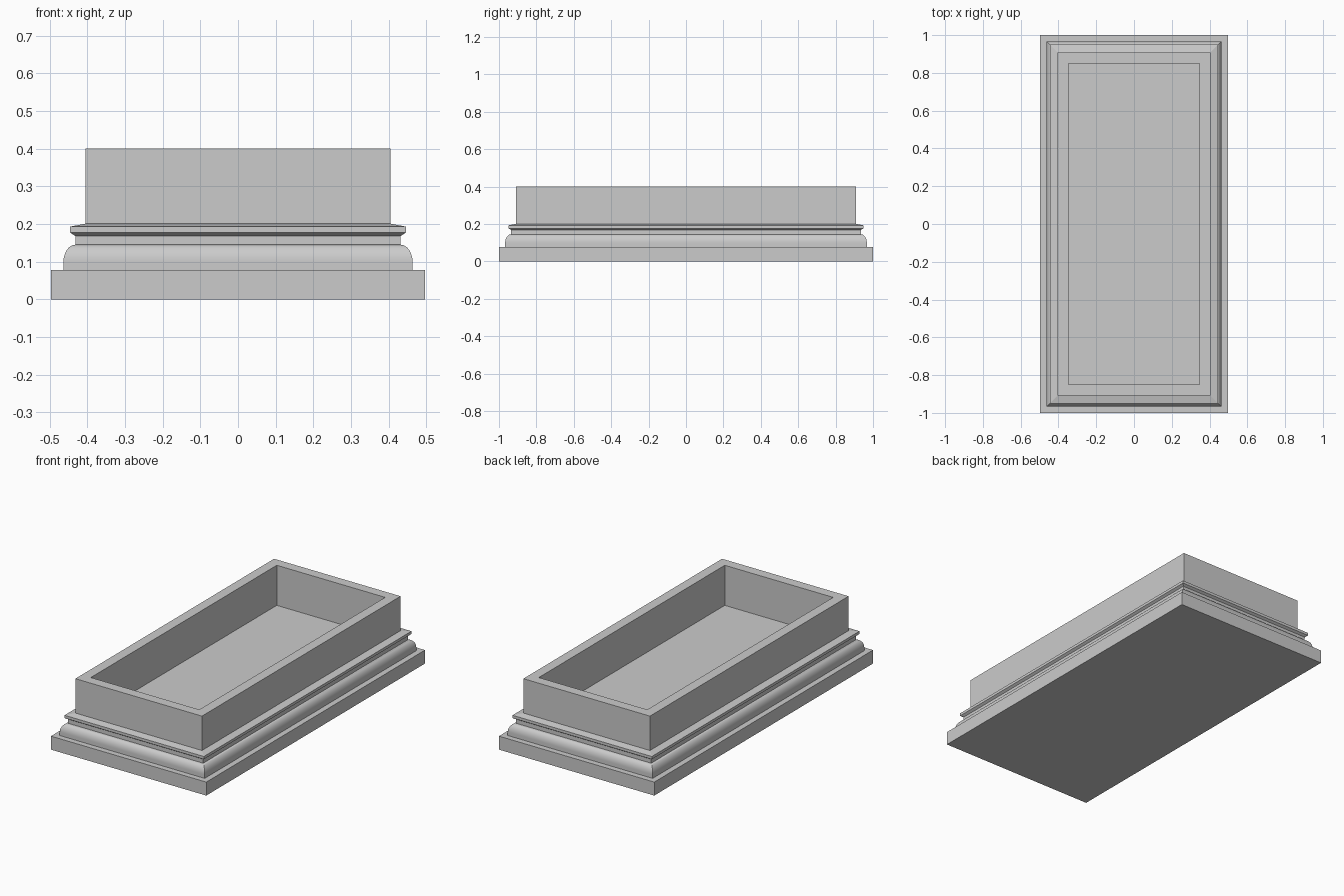
import bpy, bmesh, math

if "Cube" in bpy.data.objects:
    bpy.data.objects.remove(bpy.data.objects["Cube"])

HX, HY = 0.497, 1.0  # half size of the footprint


def ring_sweep(name, profile, cap_start=True, cap_end=True, smooth=False):
    """Sweep a profile of (inset, z) points around the rectangular footprint."""
    bm = bmesh.new()
    rings = []
    for inset, z in profile:
        x, y = HX - inset, HY - inset
        rings.append([bm.verts.new(p) for p in
                      ((-x, -y, z), (x, -y, z), (x, y, z), (-x, y, z))])
    for a, b in zip(rings, rings[1:]):
        for i in range(4):
            j = (i + 1) % 4
            bm.faces.new((a[i], a[j], b[j], b[i]))
    if cap_start:
        bm.faces.new(rings[0][::-1])
    if cap_end:
        bm.faces.new(rings[-1])
    bmesh.ops.recalc_face_normals(bm, faces=bm.faces)
    mesh = bpy.data.meshes.new(name)
    bm.to_mesh(mesh)
    bm.free()
    obj = bpy.data.objects.new(name, mesh)
    bpy.context.collection.objects.link(obj)
    if smooth:
        bpy.ops.object.select_all(action='DESELECT')
        obj.select_set(True)
        bpy.context.view_layer.objects.active = obj
        bpy.ops.object.shade_smooth_by_angle(angle=math.radians(30))
    return obj


# Square-edged plinth
ring_sweep("plinth", [(0, 0), (0, 0.078)])

# Rounded moulding with a narrow neck above it
curve = [(0.065 - 0.032 * math.cos(t), 0.098 + 0.047 * math.sin(t))
         for t in (math.pi / 2 * i / 12 for i in range(13))]
ring_sweep("rounded_moulding", [(0.033, 0.078)] + curve + [(0.065, 0.168)],
           cap_start=False, smooth=True)

# Projecting lip: sloped underside, vertical face, sloped top,
# and the upright trough walls with their rim and inner faces
ring_sweep("trough", [(0.065, 0.168), (0.051, 0.177), (0.051, 0.193),
                      (0.092, 0.201), (0.092, 0.4), (0.15, 0.4), (0.15, 0.168)],
           cap_start=False, cap_end=False)
